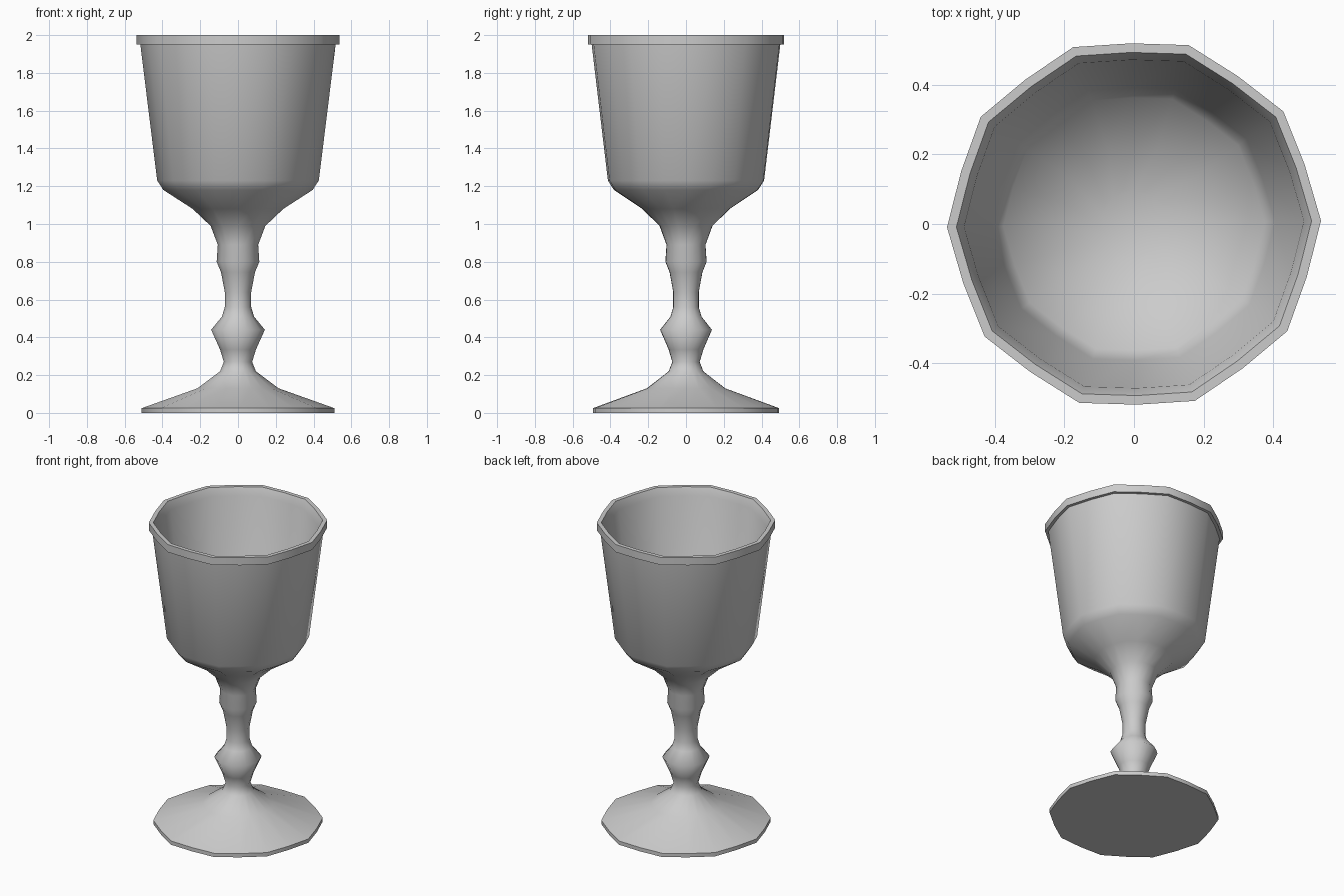
import bpy, bmesh, math

if "Cube" in bpy.data.objects:
    bpy.data.objects.remove(bpy.data.objects["Cube"])

SIDES = 20
TWIST = math.radians(1)

# Outer profile from foot to rim, then down the inside of the cup (radius, height)
PROFILE = [
    (0.51, 0.0), (0.51, 0.025), (0.215, 0.13), (0.095, 0.22), (0.075, 0.27),
    (0.095, 0.335), (0.142, 0.44), (0.085, 0.51), (0.07, 0.56), (0.07, 0.64),
    (0.09, 0.745), (0.113, 0.80), (0.107, 0.89), (0.145, 0.99), (0.24, 1.08),
    (0.395, 1.18), (0.428, 1.23), (0.517, 1.95), (0.537, 1.95), (0.537, 2.0),
    (0.51, 2.0), (0.488, 1.95), (0.405, 1.25), (0.375, 1.20), (0.22, 1.11), (0.10, 1.06),
]


def ring(bm, radius, z):
    """Ten corners with slightly pulled-in midpoints between them."""
    verts = []
    for i in range(SIDES):
        r = radius * (1.0 if i % 2 == 0 else 0.966)
        a = TWIST + 2 * math.pi * i / SIDES
        verts.append(bm.verts.new((r * math.cos(a), r * math.sin(a), z)))
    return verts


# Goblet body: foot, stem, bowl and rim as one lathe-like shell
bm = bmesh.new()
rings = [ring(bm, r, z) for r, z in PROFILE]
for a, b in zip(rings, rings[1:]):
    for i in range(SIDES):
        j = (i + 1) % SIDES
        bm.faces.new((a[i], a[j], b[j], b[i]))

# Underside of the foot and floor of the cup
bm.faces.new(rings[0][::-1])
bm.faces.new(rings[-1])
bmesh.ops.recalc_face_normals(bm, faces=bm.faces)

mesh = bpy.data.meshes.new("goblet")
bm.to_mesh(mesh)
bm.free()
goblet = bpy.data.objects.new("goblet", mesh)
bpy.context.collection.objects.link(goblet)

# Smooth sides with crisp foot and rim edges
bpy.context.view_layer.objects.active = goblet
goblet.select_set(True)
bpy.ops.object.shade_smooth_by_angle(angle=math.radians(65))
